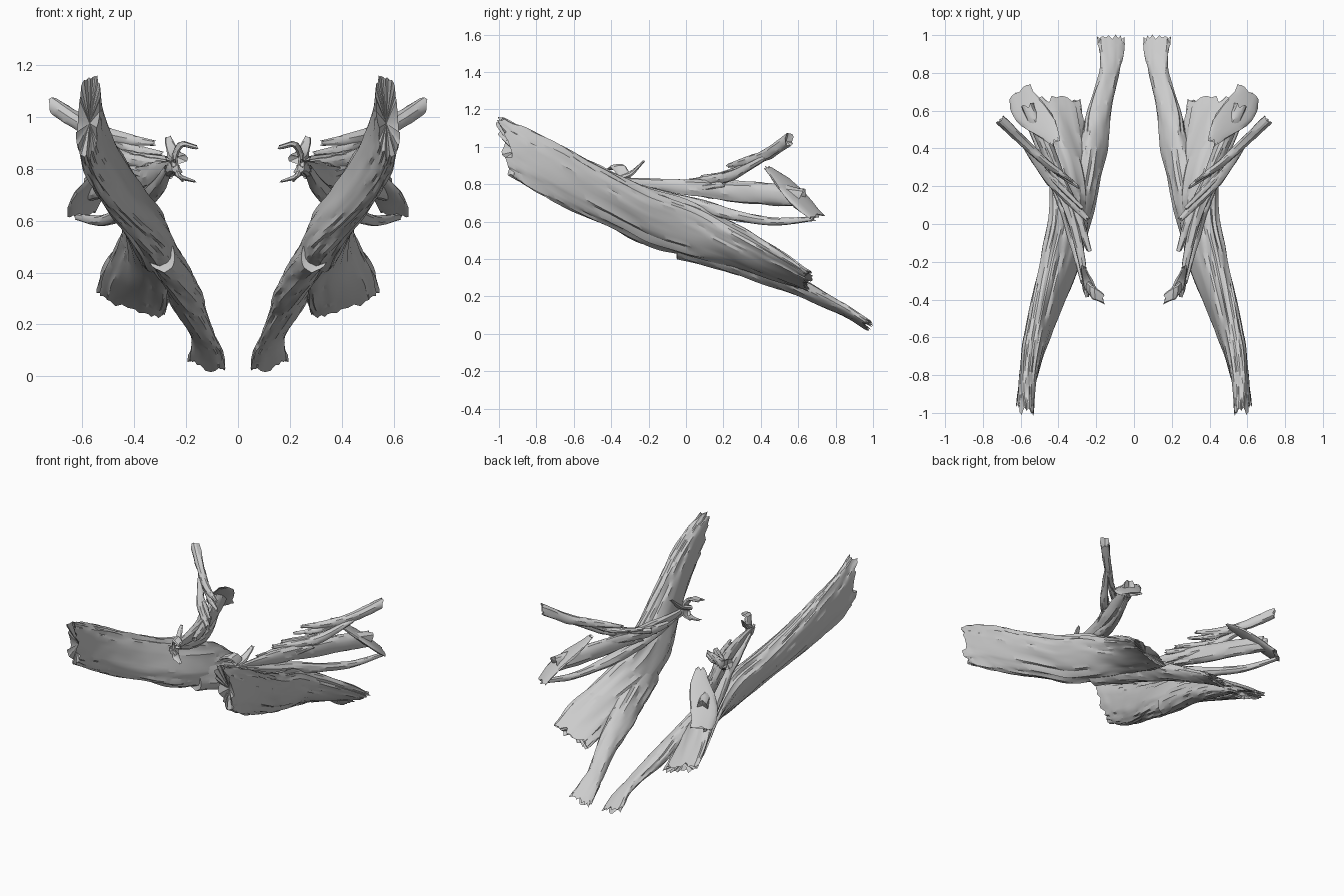
import bpy, bmesh, math, random
from mathutils import Vector, noise

if "Cube" in bpy.data.objects:
    bpy.data.objects.remove(bpy.data.objects["Cube"])

random.seed(4)


def spline(pts, t):
    """Catmull-Rom value of a list of vectors at t in 0..1"""
    n = len(pts) - 1
    i = min(int(t * n), n - 1)
    u = t * n - i
    b, c = pts[i], pts[i + 1]
    a = pts[i - 1] if i else b * 2 - c
    d = pts[i + 2] if i + 2 <= n else c * 2 - b
    return 0.5 * (2 * b + (c - a) * u + (2 * a - 5 * b + 4 * c - d) * u * u
                  + (3 * b - a - 3 * c + d) * u ** 3)


def finish(name, bm):
    bmesh.ops.recalc_face_normals(bm, faces=bm.faces)
    me = bpy.data.meshes.new(name)
    bm.to_mesh(me)
    bm.free()
    ob = bpy.data.objects.new(name, me)
    bpy.context.collection.objects.link(ob)
    bpy.ops.object.select_all(action='DESELECT')
    ob.select_set(True)
    bpy.context.view_layer.objects.active = ob
    bpy.ops.object.shade_smooth_by_angle(angle=math.radians(28))
    m = ob.modifiers.new("Mirror", 'MIRROR')
    m.use_axis = (True, False, False)
    m.use_mirror_merge = False
    return ob


def wood(name, stations, sides=28, rings=50, bark=0.12, jag=(0.03, 0.03), hollow=0.03):
    """Loft stations (centre, half-width vector, half-thickness) into a barky splinter"""
    C = [Vector(s[0]) for s in stations]
    W = [Vector(s[1]) for s in stations]
    T = [Vector((s[2], 0, 0)) for s in stations]
    bm = bmesh.new()
    loops = []
    seed = random.uniform(0, 50)
    for r in range(rings):
        t = r / (rings - 1)
        c, w, th = spline(C, t), spline(W, t), spline(T, t).x
        tan = (spline(C, min(1, t + .01)) - spline(C, max(0, t - .01))).normalized()
        n = tan.cross(w).normalized() * th
        ring = []
        for k in range(sides):
            a = 2 * math.pi * k / sides
            co, si = math.cos(a), math.sin(a)
            # grooves running along the grain
            g = noise.noise(Vector((co * 4 + seed, si * 4, t * 5)))
            g += 0.6 * noise.noise(Vector((co * 9, si * 9 + seed, t * 12)))
            f = 1 + bark * g
            p = c + w * f * math.copysign(abs(co) ** .85, co) + n * f * math.copysign(abs(si) ** .85, si)
            # ragged ends
            if r == 0:
                p -= tan * random.uniform(-.3, 1) * jag[0]
            if r == rings - 1:
                p += tan * random.uniform(-.3, 1) * jag[1]
            ring.append(bm.verts.new(p))
        loops.append(ring)
    for a, b in zip(loops, loops[1:]):
        for k in range(sides):
            j = (k + 1) % sides
            bm.faces.new((a[k], a[j], b[j], b[k]))
    # sunken broken end faces
    for ring, t0, t1 in ((loops[0], 0, .02), (loops[-1], 1, .98)):
        d = (spline(C, t1) - spline(C, t0)).normalized()
        v = bm.verts.new(spline(C, t0) + d * hollow)
        for k in range(sides):
            bm.faces.new((ring[k], ring[(k + 1) % sides], v))
    return finish(name, bm)


def strand(name, pts, radii, flat=0.6, up=(0, 0, 1), **kw):
    """Thin splinter along points with the given half heights"""
    st = [(p, Vector(up) * r, r * flat) for p, r in zip(pts, radii)]
    args = dict(sides=14, rings=26, bark=.2, jag=(.02, .02), hollow=.015)
    args.update(kw)
    return wood(name, st, **args)


# Main split trunk: upright plank twisting into a flared fan
wood("trunk", [
    ((.575, -.95, .995), (-.015, -.035, .165), .042),
    ((.565, -.84, .935), (0, -.02, .165), .046),
    ((.53, -.66, .845), (.02, 0, .16), .055),
    ((.47, -.45, .74), (.045, 0, .152), .066),
    ((.39, -.2, .625), (.075, 0, .145), .075),
    ((.345, .05, .545), (.07, 0, .135), .08),
    ((.345, .27, .47), (.09, 0, .095), .07),
    ((.385, .48, .37), (.115, 0, .07), .045),
    ((.415, .64, .29), (.13, 0, .048), .028),
], sides=44, rings=90, jag=(.05, .03), hollow=.04)

# Narrow tail splitting away from the fan
wood("trunk_tail", [
    ((.32, -.05, .52), (.05, 0, .11), .06),
    ((.265, .2, .43), (.055, 0, .085), .06),
    ((.215, .42, .34), (.06, 0, .06), .055),
    ((.185, .6, .255), (.06, 0, .03), .045),
    ((.14, .76, .17), (.052, 0, .025), .03),
    ((.12, .86, .12), (.058, 0, .02), .024),
    ((.12, .96, .055), (.07, 0, .02), .02),
], rings=60, jag=(0, .04), hollow=.03)

# Broken side branch: long strands
strand("upper_strand", [(.25, -.37, .82), (.275, -.2, .805), (.32, 0, .785),
                        (.385, .2, .765), (.47, .42, .75), (.56, .62, .73)],
       (.015, .028, .042, .05, .055, .05), .7, rings=40)
strand("lower_strand", [(.27, -.3, .8), (.31, -.1, .73), (.36, .08, .685),
                        (.44, .28, .63), (.53, .48, .6), (.62, .68, .615)],
       (.015, .03, .035, .03, .02, .012), 1.0, rings=40)
strand("inner_strand", [(.24, -.13, .8), (.29, .02, .79), (.36, .18, .79), (.46, .4, .79)],
       (.018, .03, .03, .02), .8)

# Rising twig and its splinters
strand("rising_twig", [(.33, .23, .9), (.46, .32, .92), (.58, .43, .96), (.7, .545, 1.035)],
       (.01, .025, .03, .036), .8)
strand("twig_splinter", [(.25, .03, .815), (.36, .14, .825), (.46, .25, .85), (.58, .42, .94)],
       (.016, .024, .028, .015), .9)
for i, (a, b, r) in enumerate((
        ((.28, .09, .84), (.47, .28, .87), .016),
        ((.3, .2, .86), (.5, .34, .91), .015),
        ((.27, -.04, .775), (.42, .2, .8), .022),
        ((.31, .05, .75), (.44, .3, .77), .022))):
    mid = (Vector(a) + Vector(b)) / 2 + Vector((0, 0, -.01))
    strand(f"small_splinter_{i + 1}", [a, mid, b], (r * .6, r * 1.2, r * .7), .9, rings=14, sides=10)

# Curved broken plate closing the branch end
side = Vector((.7, -.5, -.12))
strand("broken_plate", [(.42, .44, .885), (.47, .51, .82), (.53, .57, .755),
                        (.58, .63, .69), (.6, .69, .635)],
       (.035, .075, .095, .095, .075), .16, up=side, sides=16, rings=9, bark=.14)

# Curled flake with spikes at the inner tip
strand("curled_flake", [(.17, -.39, .885), (.22, -.36, .895), (.245, -.33, .84),
                        (.23, -.35, .775), (.175, -.38, .755)],
       (.03, .04, .035, .035, .015), .3, up=(.1, 1, .1), sides=8, rings=12)
strand("flake_spike", [(.23, -.34, .84), (.25, -.29, .86), (.27, -.23, .92)],
       (.035, .025, .012), .5, up=(1, 0, -.2), sides=8, rings=8)
strand("flake_stem", [(.225, -.35, .78), (.25, -.36, .81), (.27, -.27, .79)],
       (.02, .025, .02), .7, sides=8, rings=8)
